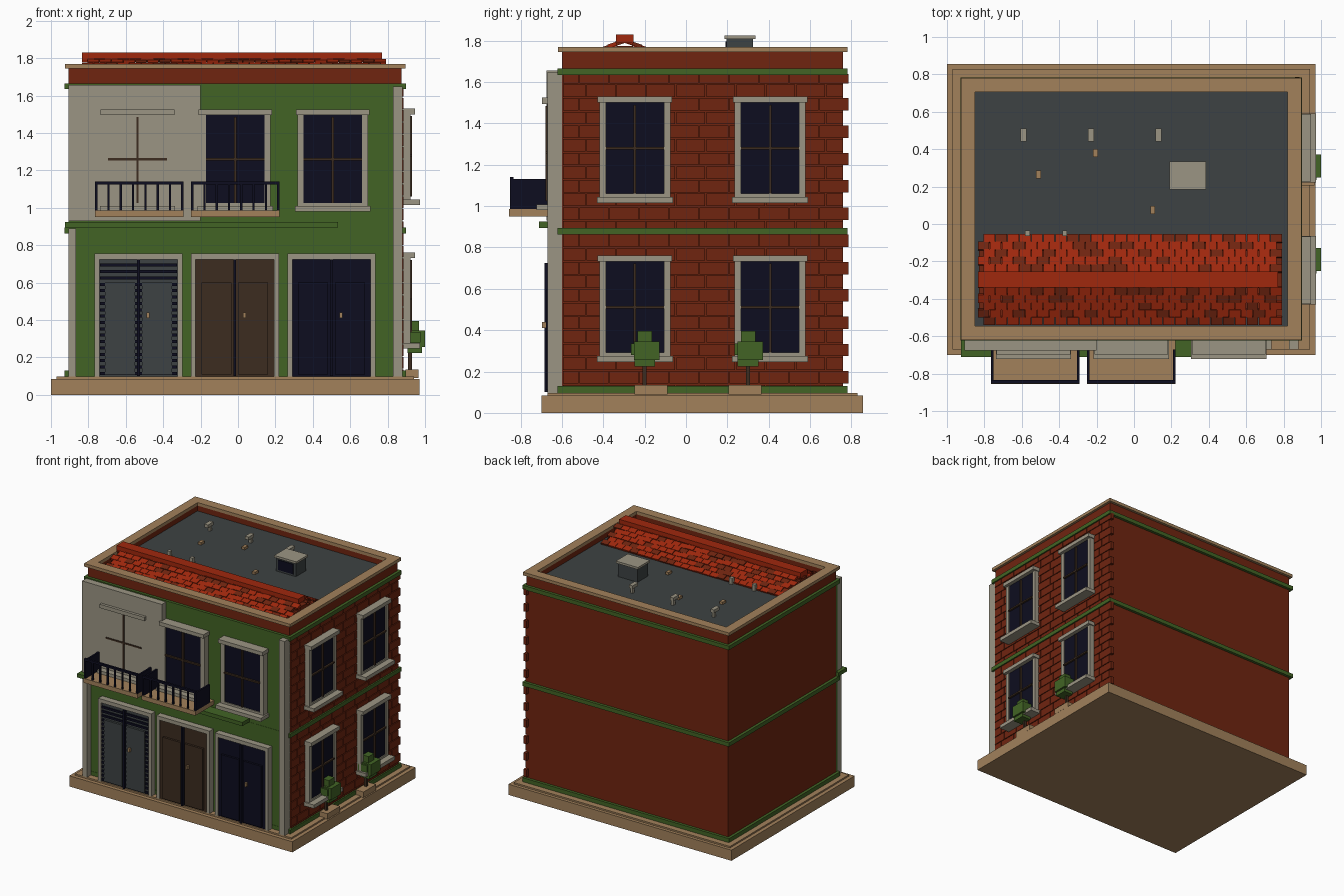
import bpy, bmesh, random
from mathutils import Matrix, Vector

random.seed(4)
cube = bpy.data.objects.get("Cube")
if cube:
    bpy.data.objects.remove(cube, do_unlink=True)


def paint(name, r, g, b):
    mat = bpy.data.materials.new(name)
    mat.use_nodes = True
    mat.diffuse_color = (r, g, b, 1)
    shader = mat.node_tree.nodes["Principled BSDF"]
    shader.inputs["Base Color"].default_value = (r, g, b, 1)
    shader.inputs["Roughness"].default_value = 0.9
    return mat


tan = paint("tan stone", .36, .22, .105)
grey = paint("pale grey plaster", .33, .3, .23)
green = paint("green paint", .054, .127, .018)
navy = paint("dark navy", .004, .004, .014)
slate = paint("slate grey", .047, .055, .056)
brown = paint("dark brown wood", .045, .025, .014)
red = paint("dark red brick", .162, .018, .005)
orange = paint("orange red tile", .352, .021, .004)


def add_box(bm, x, y, z, material_index=0, turn=Matrix()):
    """Box from three (low, high) ranges, turned about its own centre."""
    size = Vector((x[1] - x[0], y[1] - y[0], z[1] - z[0]))
    centre = Vector((sum(x), sum(y), sum(z))) / 2
    matrix = Matrix.Translation(centre) @ turn @ Matrix.Diagonal(size.to_4d())
    made = bmesh.ops.create_cube(bm, size=1, matrix=matrix)
    for face in {f for v in made["verts"] for f in v.link_faces}:
        face.material_index = material_index


def finish(name, bm, *materials):
    mesh = bpy.data.meshes.new(name)
    bm.to_mesh(mesh)
    bm.free()
    for mat in materials:
        mesh.materials.append(mat)
    obj = bpy.data.objects.new(name, mesh)
    bpy.context.collection.objects.link(obj)
    return obj


def part(name, mat, *boxes):
    bm = bmesh.new()
    for box in boxes:
        add_box(bm, *box)
    return finish(name, bm, mat)


def around(centre, half):
    return (centre - half, centre + half)


# Walls stand at these limits; ring() wraps four bars around them
LEFT, RIGHT, FRONT, BACK = -.905, .875, -.6, .76


def ring(name, mat, out, inside, z):
    x0, x1, y0, y1 = LEFT - out, RIGHT + out, FRONT - out, BACK + out
    part(name, mat,
         ((x0, x1), (y0, FRONT + inside), z), ((x0, x1), (BACK - inside, y1), z),
         ((x0, LEFT + inside), (FRONT + inside, BACK - inside), z),
         ((RIGHT - inside, x1), (FRONT + inside, BACK - inside), z))


# Base, body, parapet and bands
part("base_slab", tan, ((-1, .97), (-.7, .855), (0, .085)))
part("base_step", tan, ((-.97, .94), (-.67, .83), (.08, .097)))
part("body", red, ((LEFT, RIGHT), (FRONT, BACK), (.09, 1.69)))
ring("parapet", red, 0, .05, (1.68, 1.75))
ring("parapet_cap", tan, .02, .055, (1.745, 1.77))
for name, z in (("bottom", .113), ("middle", .878), ("top", 1.65)):
    ring(name + "_band", green, .022, .01, around(z, .016))
part("roof_deck", slate, ((LEFT + .04, RIGHT - .04), (FRONT + .04, BACK - .04), (1.68, 1.7)))

# Front skin, plaster and ledge
part("front_skin", green, ((LEFT, RIGHT), (-.62, FRONT), (.097, 1.66)))
part("plaster_panel", grey, ((LEFT, -.2), (-.675, FRONT), (.93, 1.657)))
part("corner_strips", grey, ((LEFT, LEFT + .04), (-.67, FRONT), (.097, .89)),
     ((RIGHT - .045, RIGHT + .005), (-.67, FRONT), (.097, 1.648)))
part("front_ledge", green, ((-.925, .535), (-.71, FRONT), (.895, .925)))

# Brick courses on the side wall
bricks = bmesh.new()
course, length, gap = .066, .145, .006
for row in range(-1, 23):
    low = .142 + course * row
    z = (max(low, .125), min(low + course - gap, 1.64))
    end = BACK + .025 if row % 2 == 0 else BACK
    stop = end
    first = length if row % 2 == 0 else length * .6
    while stop > FRONT + .01:
        start = max(stop - first, FRONT)
        add_box(bricks, (RIGHT - .015, RIGHT + .011), (start + gap, stop), z)
        stop, first = start, length
finish("side_bricks", bricks, red)


def on_front(u, d, z):
    return (u, (-.625 - d, -.61), z)


def on_side(u, d, z):
    return ((.87, .875 + d), u, z)


# Windows
def window(name, place, u, top, half, height):
    inner, low, lintel = half - .04, top - height, top - .03
    glass_low = low + .045
    middle = (glass_low + lintel) / 2
    part(name + "_frame", grey,
         place(around(u, half), .072, (lintel, top)),
         place(around(u, half + .004), .098, (low, low + .029)),
         place(around(u, inner), .048, (low + .02, glass_low)),
         *[place(around(u + s * (half - .024), .016), .048, (low + .02, lintel))
           for s in (-1, 1)])
    part(name + "_glass", navy, place(around(u, inner), .04, (glass_low, lintel)))
    part(name + "_bars", brown,
         place(around(u, .006), .055, (glass_low, lintel - .01)),
         place(around(u, inner), .055, around(middle, .006)))


for i, u in enumerate((-.537, -.015, .507)):
    window(f"front_window_{i}", on_front, u, 1.525, .197, .545)
for i, u in enumerate((-.247, .407)):
    window(f"side_upper_window_{i}", on_side, u, 1.53, .18, .515)
    window(f"side_lower_window_{i}", on_side, u, .762, .18, .515)


# Double doors
def door(name, u, leaf, panel):
    part(name + "_frame", grey,
         on_front(around(u, .235), .045, (.725, .755)),
         *[on_front(around(u + s * .222, .013), .045, (.097, .73)) for s in (-1, 1)])
    part(name + "_leaves", leaf, on_front(around(u, .212), .035, (.097, .728)))
    part(name + "_panels", panel,
         *[on_front(around(u + s * .098, .08), .052, (.11, .6)) for s in (-1, 1)])
    part(name + "_centre_strip", navy, on_front(around(u, .007), .06, (.1, .725)))
    part(name + "_handle", tan, on_front(around(u + .052, .008), .072, around(.425, .014)))


door("shutter_door", -.532, slate, slate)
door("wooden_door", -.017, brown, brown)
door("navy_door", .5, navy, navy)
part("shutter_slats", navy,
     *[on_front(around(-.532, .205), .045, around(.115 + .034 * i, .008)) for i in range(18)])

# Balconies
for i, u in enumerate((-.528, -.015)):
    wide = .237
    part(f"balcony_{i}_slab", tan, (around(u, wide), (-.855, -.62), (.95, .985)))
    bars = [(around(u + wide * .97 * (k / 3.5 - 1), .006), (-.85, -.838), (.98, 1.13))
            for k in range(8)]
    sides = [(around(u + s * (wide - .007), .007), (-.85, -.67), (.985, 1.13)) for s in (-1, 1)]
    part(f"balcony_{i}_railing", navy,
         (around(u, wide), (-.852, -.835), (1.125, 1.142)), *bars, *sides)

# Tiled ridge roof with random tile colours
ridge_y, ridge_z, run, drop = -.297, 1.8, .24, .1
tiles = bmesh.new()
rows, columns = 6, 25
step = run / rows
for side in (-1, 1):
    lean = Matrix.Rotation(-side * .33, 4, "X")
    for row in range(rows):
        y = ridge_y + side * step * (row + .5)
        z = ridge_z - drop * (row + .5) / rows
        shift = .03 * (row % 2)
        for k in range(columns):
            x0 = -.835 + .064 * k + shift
            lift = random.choice((0, .004))
            add_box(tiles, (x0, x0 + .061), around(y, step * .56),
                    around(z + lift, .009), int(random.random() < .3), lean)
finish("roof_tiles", tiles, orange, red)
part("ridge_tile", orange, ((-.835, .77), around(ridge_y, .042), (1.79, 1.83)))
part("roof_core", red, *[((-.83, .79), around(ridge_y, run * (1 - k / 6)),
                          (1.69, 1.69 + drop * k / 6)) for k in range(1, 6)])

# Skylight and small roof vents
part("skylight_body", slate, ((.2, .375), (.195, .325), (1.69, 1.81)))
part("skylight_pane", navy, ((.22, .355), (.19, .2), (1.715, 1.795)))
part("skylight_lid", grey, ((.19, .385), (.185, .335), (1.808, 1.825)))
for i, x in enumerate((-.59, -.23, .13)):
    part(f"roof_vent_{i}", grey, (around(x, .01), around(.49, .012), (1.69, 1.75)),
         (around(x, .016), around(.475, .035), (1.74, 1.765)))
for i, (x, y) in enumerate(((-.51, .265), (-.205, .38), (.1, .075))):
    part(f"roof_stub_{i}", tan, (around(x, .013), around(y, .022), (1.69, 1.72)))
part("roof_pipes", grey, *[(around(x, .013), around(-.05, .015), (1.69, 1.75))
                           for x in (-.57, -.37)])

# Little trees in planters beside the side wall
for i, (y, pot) in enumerate(((-.2, -.17), (.3, .285))):
    part(f"planter_{i}", tan, ((.895, .965), around(pot, .08), (.09, .135)))
    part(f"tree_trunk_{i}", brown, (around(.92, .01), around(y, .01), (.13, .25)))
    part(f"tree_leaves_{i}", green,
         (around(.945, .04), around(y, .05), (.225, .3)),
         (around(.95, .05), around(y + .01, .062), (.255, .345)),
         (around(.935, .04), around(y - .015, .05), (.28, .335)),
         (around(.94, .028), around(y, .035), (.33, .395)))
